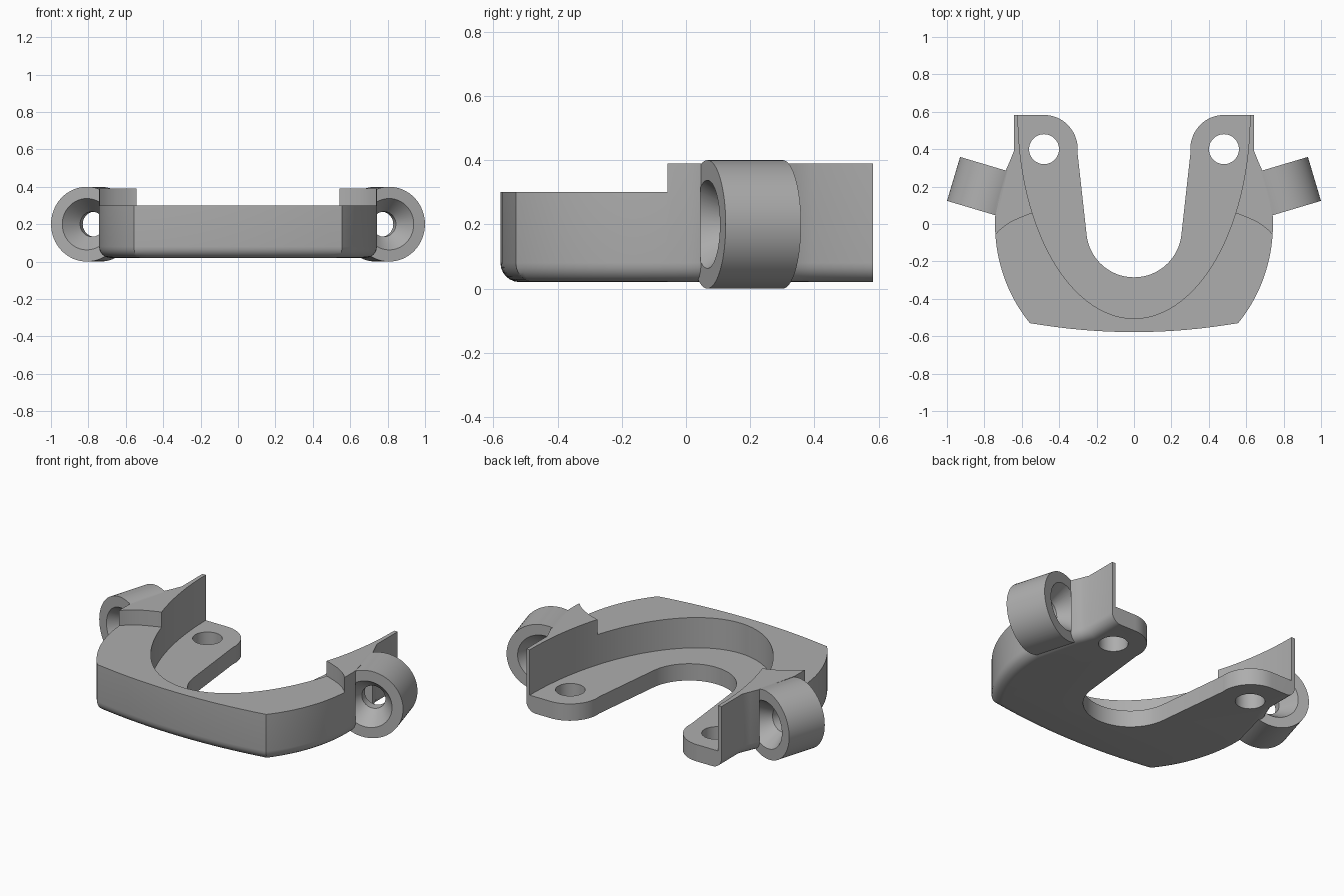
import bpy
import bmesh
from math import sin, cos, pi, radians, atan2
from mathutils import Matrix

if "Cube" in bpy.data.objects:
    bpy.data.objects.remove(bpy.data.objects["Cube"])

grey = bpy.data.materials.new("plain_grey")
grey.use_nodes = True
tone = (0.42, 0.42, 0.42, 1)
grey.diffuse_color = tone
grey.node_tree.nodes["Principled BSDF"].inputs["Base Color"].default_value = tone


def arc(cx, cy, rx, ry, a0, a1, n):
    """Points along an elliptical arc, angles in degrees."""
    steps = [radians(a0 + (a1 - a0) * i / n) for i in range(n + 1)]
    return [(cx + rx * cos(a), cy + ry * sin(a)) for a in steps]


def mirrored(half):
    """Close a half outline (x >= 0) across the centre line."""
    return half + [(-x, y) for x, y in reversed(half) if x > 1e-5]


def finish(name, bm):
    bmesh.ops.recalc_face_normals(bm, faces=bm.faces)
    mesh = bpy.data.meshes.new(name)
    bm.to_mesh(mesh)
    bm.free()
    mesh.materials.append(grey)
    obj = bpy.data.objects.new(name, mesh)
    bpy.context.collection.objects.link(obj)
    return obj


def prism(name, outline, z0, z1, fillet=0, is_outer=None):
    """Extrude an outline; optionally round chosen bottom edges."""
    bm = bmesh.new()
    base = bm.faces.new([bm.verts.new((x, y, z0)) for x, y in outline])
    top = bmesh.ops.extrude_face_region(bm, geom=[base], use_keep_orig=True)
    moved = [v for v in top["geom"] if isinstance(v, bmesh.types.BMVert)]
    bmesh.ops.translate(bm, verts=moved, vec=(0, 0, z1 - z0))
    bmesh.ops.recalc_face_normals(bm, faces=bm.faces)
    if fillet:
        low = [e for e in bm.edges
               if all(abs(v.co.z - z0) < 1e-5 and is_outer(v.co) for v in e.verts)]
        bmesh.ops.bevel(bm, geom=low, offset=fillet, segments=6,
                        profile=0.5, affect='EDGES', clamp_overlap=True)
    return finish(name, bm)


def lathe(name, profile, matrix, n=64):
    """Solid of revolution about local z from (radius, height) pairs."""
    bm = bmesh.new()
    rings = [[bm.verts.new((r * cos(2 * pi * i / n), r * sin(2 * pi * i / n), z))
              for i in range(n)] for r, z in profile]
    for a, b in zip(rings, rings[1:]):
        for i in range(n):
            j = (i + 1) % n
            bm.faces.new((a[i], a[j], b[j], b[i]))
    bm.faces.new(rings[0])
    bm.faces.new(rings[-1])
    bm.transform(matrix)
    return finish(name, bm)


def combine(target, tool, operation):
    mod = target.modifiers.new("combine", 'BOOLEAN')
    mod.object, mod.operation, mod.solver = tool, operation, 'EXACT'
    bpy.context.view_layer.objects.active = target
    bpy.ops.object.modifier_apply(modifier=mod.name)
    bpy.data.objects.remove(tool)


# Outer outline: bowed front, rounded flank, flare, flat back, lobe, inner U
front = [(0.555 * i / 8, -0.578 + 0.048 * (i / 8) ** 2) for i in range(8)]
flank = arc(0, 0, 0.743, 0.8, -41.5, 3, 24)
flare = [(0.684, 0.29), (0.662, 0.34), (0.642, 0.39), (0.642, 0.583)]
lobe = arc(0.481, 0.4, 0.18, 0.183, 90, 186, 20)
throat = arc(0, -0.03, 0.255, 0.255, -6, -90, 20)
half = front + flank + flare + lobe + throat
half[-1] = (0, -0.285)


def on_outside(co):
    x = abs(co.x)
    return co.y < -0.3 or x > 0.64


body = prism("bracket_body", mirrored(half), 0.02, 0.39, 0.06, on_outside)

# Side lugs, leaning inwards towards the back
lug_frames = []
for side in (-1, 1):
    turn = Matrix.Rotation(atan2(0.07 * side, 0.235), 4, 'Z') @ Matrix.Rotation(-pi / 2, 4, 'X')
    frame = Matrix.Translation((0.773 * side, 0.184, 0.2)) @ turn
    lug_frames.append(frame)
    combine(body, lathe("lug", [(0.2, -0.1225), (0.2, 0.1225)], frame), 'UNION')

# Elliptical channel above the floor plate
channel = arc(0, 0.583, 0.62, 1.088, -90, 0, 48) + [(0.62, 0.8)]
channel[0] = (0, -0.505)
combine(body, prism("channel_cutter", mirrored(channel), 0.12, 0.6), 'DIFFERENCE')

# Lower rim at the front, ending in a curved step
step = [(0, -0.9), (0.9, -0.9), (0.9, -0.2), (0.78, -0.1), (0.743, -0.06),
        (0.72, -0.035), (0.69, -0.01), (0.65, 0.015), (0.6, 0.037), (0.545, 0.058), (0, 0.058)]
combine(body, prism("rim_cutter", mirrored(step), 0.3, 0.6), 'DIFFERENCE')

# Double countersunk bores in the lugs, and bolt holes in the floor lobes
bore = [(0.138, -0.1235), (0.067, -0.025), (0.067, 0.025), (0.138, 0.1235)]
for side, frame in zip((-1, 1), lug_frames):
    combine(body, lathe("bore_cutter", bore, frame), 'DIFFERENCE')
    upright = Matrix.Translation((0.481 * side, 0.4, 0))
    combine(body, lathe("bolt_cutter", [(0.08, -0.1), (0.08, 0.3)], upright), 'DIFFERENCE')

bpy.ops.object.select_all(action='DESELECT')
body.select_set(True)
bpy.context.view_layer.objects.active = body
bpy.ops.object.shade_smooth_by_angle(angle=radians(28))
